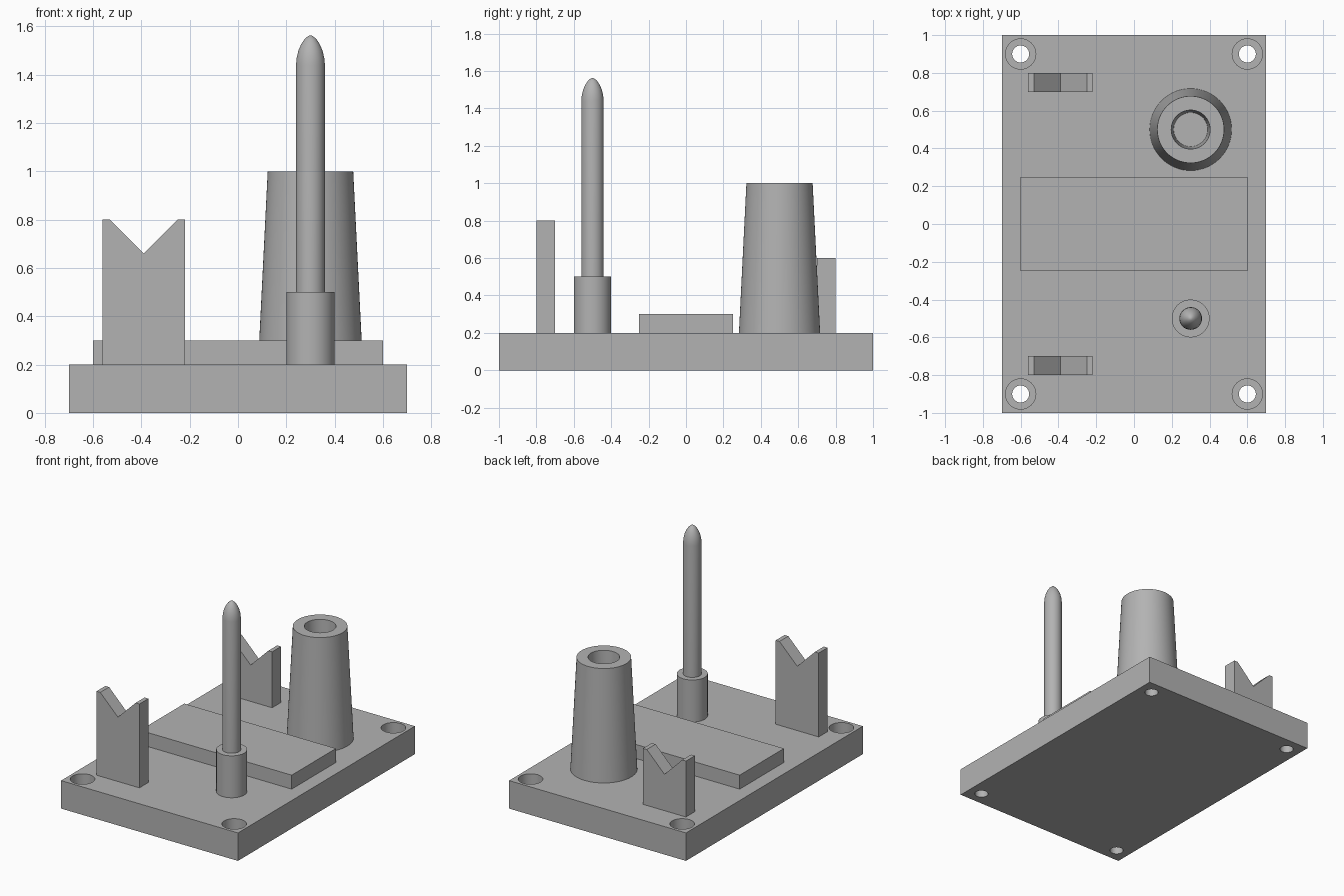
import bpy, bmesh, math
from mathutils import Matrix, Vector

if "Cube" in bpy.data.objects:
    bpy.data.objects.remove(bpy.data.objects["Cube"], do_unlink=True)

grey = bpy.data.materials.new("plain grey")
grey.use_nodes = True
colour = (0.45, 0.45, 0.45, 1)
grey.diffuse_color = colour
grey.node_tree.nodes["Principled BSDF"].inputs["Base Color"].default_value = colour


def finish(name, bm, location=(0, 0, 0), smooth=False):
    bmesh.ops.recalc_face_normals(bm, faces=bm.faces)
    mesh = bpy.data.meshes.new(name)
    bm.to_mesh(mesh)
    bm.free()
    mesh.materials.append(grey)
    obj = bpy.data.objects.new(name, mesh)
    obj.location = location
    bpy.context.collection.objects.link(obj)
    if smooth:
        smooth_round(obj)
    return obj


def smooth_round(obj):
    bpy.ops.object.select_all(action="DESELECT")
    obj.select_set(True)
    bpy.context.view_layer.objects.active = obj
    bpy.ops.object.shade_smooth_by_angle(angle=math.radians(30))


def box(name, size, location):
    bm = bmesh.new()
    bmesh.ops.create_cube(bm, size=1, matrix=Matrix.Diagonal((*size, 1)))
    return finish(name, bm, location)


def lathe(name, profile, location, steps=64):
    """Spin a radius/height profile about the vertical axis."""
    bm = bmesh.new()
    verts = [bm.verts.new((r, 0, z)) for r, z in profile]
    edges = [bm.edges.new(pair) for pair in zip(verts, verts[1:])]
    bmesh.ops.spin(bm, geom=verts + edges, axis=(0, 0, 1), cent=(0, 0, 0),
                   angle=math.tau, steps=steps)
    bmesh.ops.remove_doubles(bm, verts=bm.verts, dist=0.0001)
    return finish(name, bm, location, smooth=True)


def v_rest(name, y, top):
    """Upright plate with a V notch cut into its top edge."""
    half, lip, depth = 0.17, 0.14, 0.14
    outline = [(-half, 0.2), (half, 0.2), (half, top), (lip, top),
               (0, top - depth), (-lip, top), (-half, top)]
    bm = bmesh.new()
    face = bm.faces.new([bm.verts.new((x, -0.05, z)) for x, z in outline])
    side = bmesh.ops.extrude_face_region(bm, geom=[face])
    moved = [g for g in side["geom"] if isinstance(g, bmesh.types.BMVert)]
    bmesh.ops.translate(bm, verts=moved, vec=Vector((0, 0.1, 0)))
    return finish(name, bm, (-0.39, y, 0))


# Base plate with a counterbored screw hole at each corner
plate = box("base_plate", (1.4, 2, 0.2), (0, 0, 0.1))
bore = [(0, -0.1), (0.045, -0.1), (0.045, 0.1), (0.08, 0.1), (0.08, 0.3), (0, 0.3)]
cutters = []
for x in (-0.6, 0.6):
    for y in (-0.9, 0.9):
        cutter = lathe("hole_cutter", bore, (x, y, 0), 48)
        cutter.hide_render = True
        cutters.append(cutter)
        mod = plate.modifiers.new("screw_hole", "BOOLEAN")
        mod.operation, mod.solver, mod.object = "DIFFERENCE", "EXACT", cutter
bpy.context.view_layer.objects.active = plate
for mod in list(plate.modifiers):
    bpy.ops.object.modifier_apply(modifier=mod.name)
for cutter in cutters:
    bpy.data.objects.remove(cutter, do_unlink=True)
smooth_round(plate)

# Raised pad across the middle
box("raised_pad", (1.2, 0.5, 0.1), (0, 0, 0.25))

# Notched rests, the front one taller
v_rest("front_rest", -0.75, 0.8)
v_rest("back_rest", 0.75, 0.6)

# Tapered post with a blind tapered socket
lathe("tapered_post", [(0, 0.2), (0.217, 0.2), (0.177, 1), (0.103, 1),
                       (0.09, 0.7), (0, 0.7)], (0.3, 0.5, 0))

# Collar and pointed pin
lathe("pin_collar", [(0, 0.2), (0.1, 0.2), (0.1, 0.5), (0, 0.5)], (0.3, -0.5, 0))
tip = [(0.06, 1.44), (0.057, 1.47), (0.05, 1.5), (0.039, 1.525),
       (0.025, 1.547), (0.01, 1.56), (0, 1.563)]
lathe("pin", [(0, 0.45), (0.06, 0.45)] + tip, (0.3, -0.5, 0))
